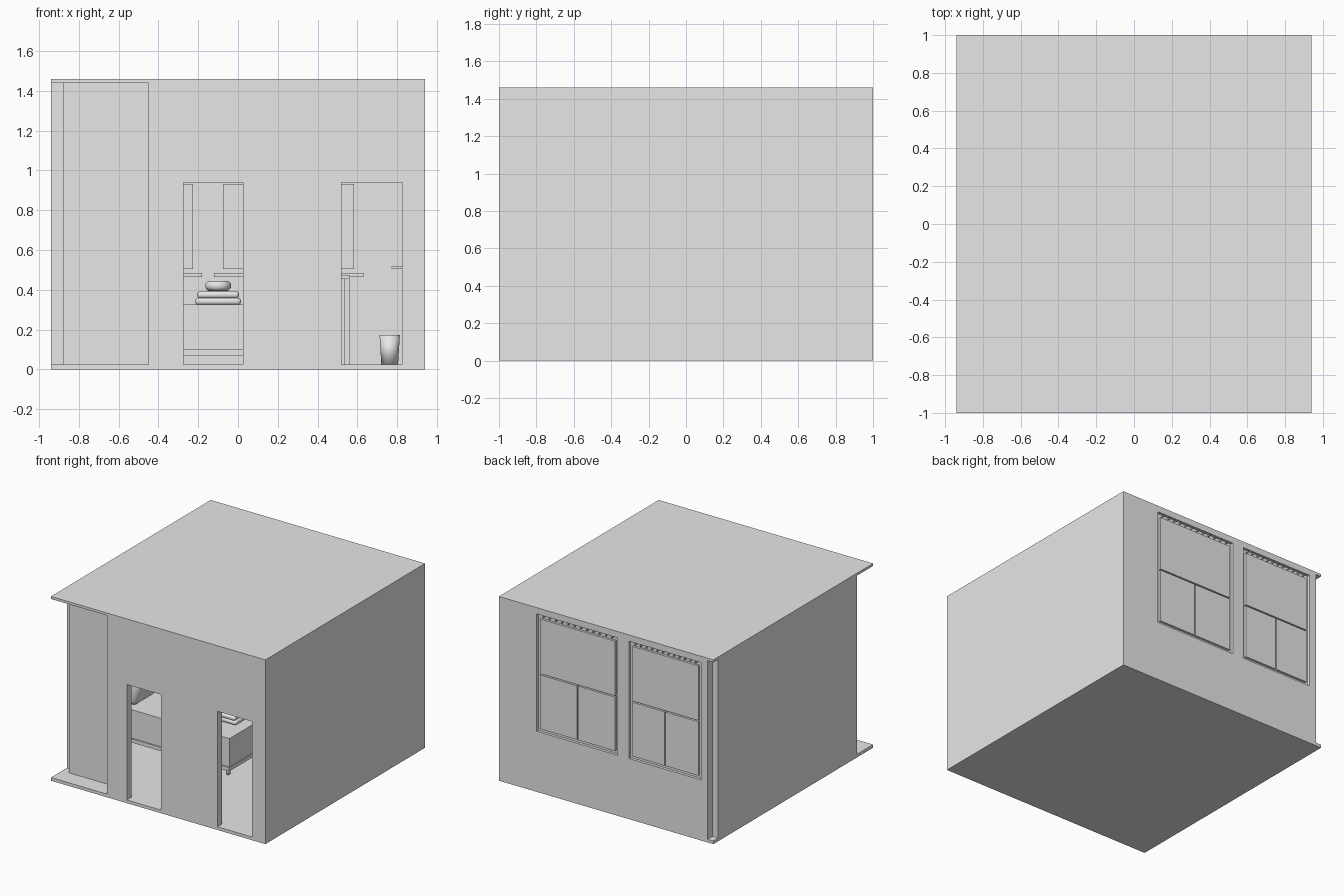
import bpy, bmesh, math
from mathutils import Vector

if "Cube" in bpy.data.objects:
    bpy.data.objects.remove(bpy.data.objects["Cube"], do_unlink=True)

grey = bpy.data.materials.new("plain_grey")
grey.use_nodes = True
grey.diffuse_color = (0.8, 0.8, 0.8, 1)
grey.node_tree.nodes["Principled BSDF"].inputs["Base Color"].default_value = (0.8, 0.8, 0.8, 1)


def finish(name, bm, smooth=False):
    mesh = bpy.data.meshes.new(name)
    bm.to_mesh(mesh)
    bm.free()
    mesh.materials.append(grey)
    for p in mesh.polygons:
        p.use_smooth = smooth
    ob = bpy.data.objects.new(name, mesh)
    bpy.context.collection.objects.link(ob)
    return ob


def box(name, x, y, z):
    """Box from (min, max) pairs."""
    bm = bmesh.new()
    bmesh.ops.create_cube(bm, size=1)
    for v in bm.verts:
        v.co = Vector([(a + b) / 2 + c * (b - a) for c, (a, b) in zip(v.co, (x, y, z))])
    return finish(name, bm)


def cut(wall, openings, y):
    """Cut rectangular openings through a wall."""
    for x, z in openings:
        cutter = box("cutter", x, y, z)
        cutter.hide_render = True
        mod = wall.modifiers.new("opening", "BOOLEAN")
        mod.operation, mod.solver, mod.object = "DIFFERENCE", "EXACT", cutter
        deps = bpy.context.evaluated_depsgraph_get()
        mesh = bpy.data.meshes.new_from_object(wall.evaluated_get(deps))
        wall.modifiers.clear()
        wall.data = mesh
        bpy.data.objects.remove(cutter, do_unlink=True)


def cushion(name, centre, size, tilt=0.0):
    """Soft rounded block."""
    bm = bmesh.new()
    bmesh.ops.create_cube(bm, size=1)
    for v in bm.verts:
        v.co = Vector([c * s for c, s in zip(v.co, size)])
    bmesh.ops.bevel(bm, geom=bm.edges[:], offset=min(size) * 0.45, segments=5,
                    profile=0.5, affect="EDGES")
    ob = finish(name, bm, True)
    ob.location = centre
    ob.rotation_euler.y = tilt
    return ob


def lathe(name, centre, profile, steps=32):
    """Turn a (radius, height) profile around z."""
    bm = bmesh.new()
    vs = [bm.verts.new((r, 0, z)) for r, z in profile]
    es = [bm.edges.new(p) for p in zip(vs, vs[1:])]
    bmesh.ops.spin(bm, geom=vs + es, cent=(0, 0, 0), axis=(0, 0, 1),
                   angle=math.tau, steps=steps)
    bmesh.ops.remove_doubles(bm, verts=bm.verts[:], dist=0.0005)
    bmesh.ops.recalc_face_normals(bm, faces=bm.faces[:])
    ob = finish(name, bm, True)
    ob.location = centre
    return ob


X, Y, H = 0.94, 1.0, 1.46
LOW, HIGH, T = 0.025, 1.44, 0.06

# Shell: slabs and walls, open at the back corner and the entrance recess
box("floor", (-X, X), (-Y, Y), (0, LOW))
box("ceiling", (-X, X), (-Y, Y), (HIGH, H))
box("left_wall", (X - T, X), (-Y, Y), (LOW, HIGH))
box("right_wall", (-X, -X + T), (-0.8, Y - T), (LOW, HIGH))
box("entrance_panel", (-0.88, -0.45), (-0.86, -0.8), (LOW, HIGH))
box("recess_side_wall", (-0.45, -0.39), (-Y + T, -0.8), (LOW, HIGH))

front = box("front_wall", (-0.45, X - T), (-Y, -Y + T), (LOW, HIGH))
cut(front, [((-0.275, 0.025), (-0.1, 0.94)), ((0.52, 0.825), (-0.1, 0.94))],
    (-Y - 0.1, -Y + 0.2))

windows = [(-0.10, 0.61), (-0.83, -0.20)]
back = box("back_wall", (-0.89, X - T), (Y - T, Y), (LOW, HIGH))
cut(back, [(w, (0.48, 1.41)) for w in windows], (Y - 0.2, Y + 0.1))

# Windows: backing frame, one upper pane, two lower panes, row of hooks
for i, (a, b) in enumerate(windows):
    n = f"window_{i + 1}"
    box(n + "_frame", (a, b), (0.945, 0.978), (0.48, 1.41))
    box(n + "_sill", (a - 0.02, b + 0.02), (0.9, 0.94), (0.465, 0.485))
    l, r, m = a + 0.025, b - 0.027, (a + b) / 2
    panes = [(l, r, 0.942, 1.375), (l, m - 0.004, 0.505, 0.932), (m + 0.004, r, 0.505, 0.932)]
    for j, (p, q, lo, hi) in enumerate(panes):
        box(f"{n}_pane_{j + 1}", (p, q), (0.93, 0.996), (lo, hi))
    for k in range(12):
        x = l + (r - l) * (k + 0.5) / 12
        box(f"{n}_hook_{k + 1}", (x - 0.004, x + 0.004), (0.97, 1.0), (1.392, 1.402))

# Bed with mattress, feet, pillows and folded blankets
box("bed_base", (-0.87, 0.10), (-0.25, 0.45), (0.07, 0.26))
box("bed_rail", (-0.87, 0.105), (-0.26, 0.455), (0.07, 0.10))
box("mattress", (-0.87, 0.10), (-0.25, 0.45), (0.26, 0.325))
for x in (-0.83, 0.07):
    for y in (-0.22, 0.42):
        lathe("bed_foot", (x, y, LOW), [(0, 0), (0.014, 0), (0.018, 0.046), (0, 0.046)], 16)
for y in (-0.08, 0.25):
    cushion("pillow", (-0.77, y, 0.44), (0.09, 0.27, 0.22), 0.35)
for w, z in ((0.23, 0.342), (0.21, 0.375)):
    cushion("folded_blanket", (-0.1, 0.05, z), (w, 0.2, 0.035))
lathe("round_cushion", (-0.1, 0.05, 0.395),
      [(0, 0), (0.05, 0), (0.064, 0.015), (0.064, 0.035), (0.05, 0.05), (0, 0.05)])

# Desk by the windows
box("desk_top", (0.16, 0.56), (0.55, 0.92), (0.455, 0.475))
for x in (0.16, 0.535):
    box("desk_side", (x, x + 0.025), (0.57, 0.9), (LOW, 0.455))

# Waste bin and wall shelf
lathe("waste_bin", (0.762, 0.3, LOW),
      [(0, 0), (0.042, 0), (0.051, 0.147), (0.047, 0.147), (0.039, 0.006), (0, 0.006)])
box("wall_shelf", (0.77, X - T), (0.4, 0.8), (0.508, 0.516))
